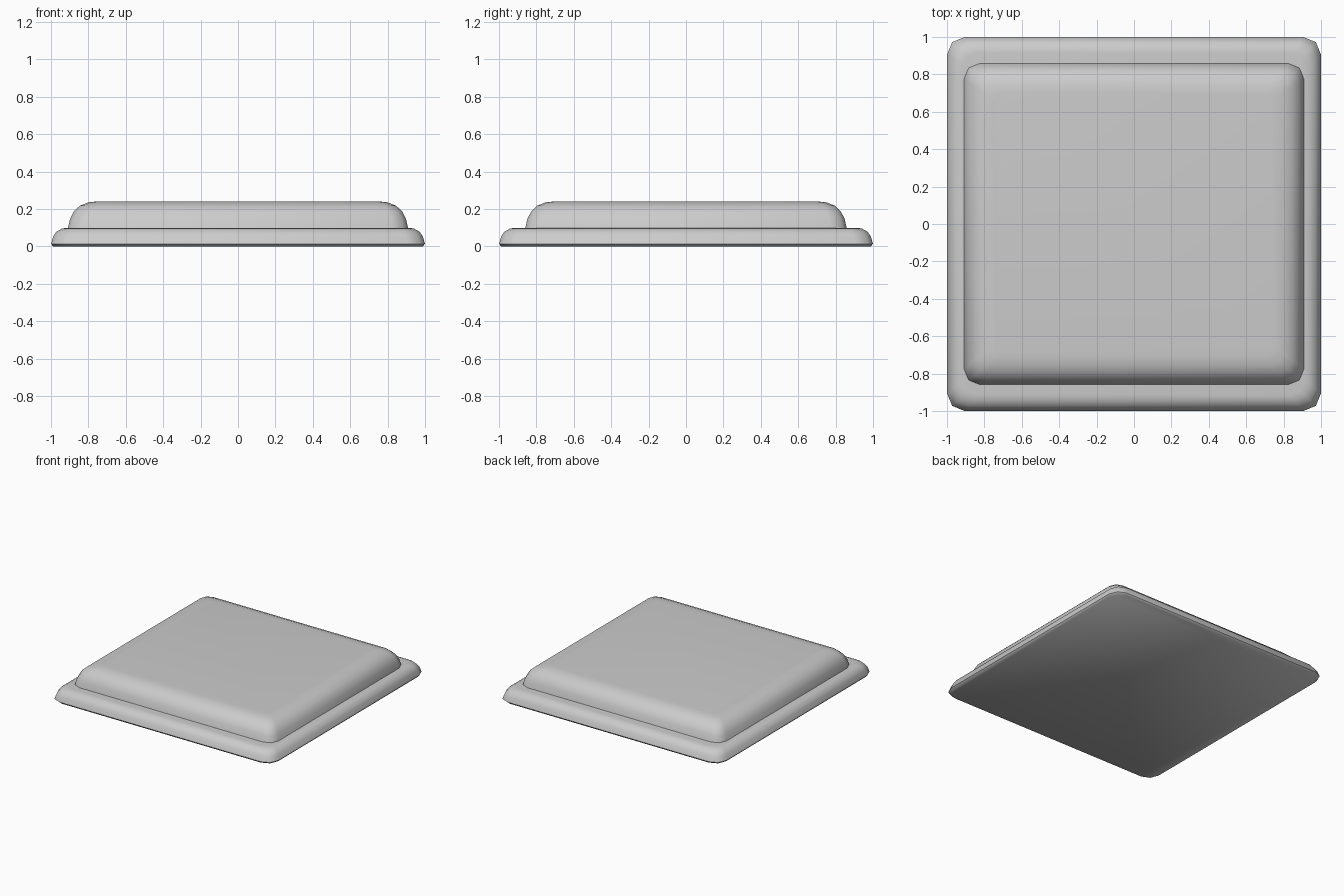
import bpy, bmesh, math

if "Cube" in bpy.data.objects:
    bpy.data.objects.remove(bpy.data.objects["Cube"])


def ring(bm, hx, hy, r, z, segs=2):
    """Rounded rectangle loop of vertices at height z."""
    verts = []
    for q, (sx, sy) in enumerate([(1, 1), (-1, 1), (-1, -1), (1, -1)]):
        for i in range(segs + 1):
            a = math.pi / 2 * (q + i / segs)
            verts.append(bm.verts.new((sx * (hx - r) + r * math.cos(a),
                                       sy * (hy - r) + r * math.sin(a), z)))
    return verts


def slab(name, hx, hy, r, profile):
    """Loft rounded rectangles through (inset, z) profile points."""
    bm = bmesh.new()
    rings = [ring(bm, hx - d, hy - d, r - 0.25 * d, z) for d, z in profile]
    for lo, hi in zip(rings, rings[1:]):
        n = len(lo)
        for i in range(n):
            j = (i + 1) % n
            bm.faces.new((lo[i], lo[j], hi[j], hi[i]))
    bm.faces.new(rings[0][::-1])
    bm.faces.new(rings[-1])
    mesh = bpy.data.meshes.new(name)
    bm.to_mesh(mesh)
    bm.free()
    ob = bpy.data.objects.new(name, mesh)
    bpy.context.collection.objects.link(ob)
    bpy.ops.object.select_all(action='DESELECT')
    ob.select_set(True)
    bpy.context.view_layer.objects.active = ob
    bpy.ops.object.shade_smooth_by_angle(angle=math.radians(50))
    return ob


# Wide base plate with rounded upper edge
slab("base_plate", 1.0, 1.0, 0.095,
     [(0.012, 0.0), (0.0, 0.014), (0.012, 0.053), (0.03, 0.08),
      (0.06, 0.096), (0.085, 0.099)])

# Raised cushion-like top panel
slab("top_panel", 0.91, 0.86, 0.085,
     [(0.0, 0.095), (0.012, 0.148), (0.033, 0.188), (0.065, 0.218),
      (0.11, 0.236), (0.16, 0.241)])
